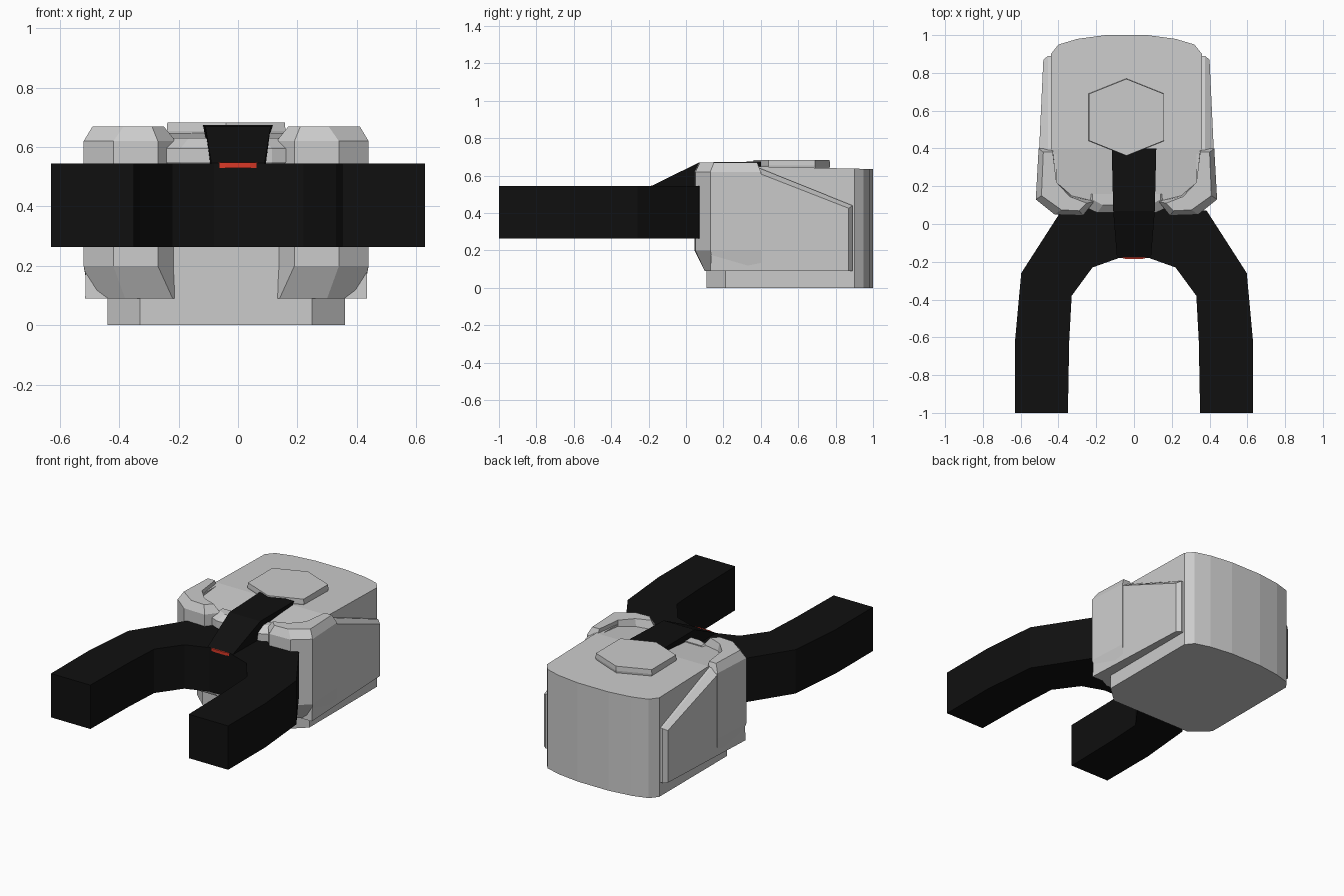
import bpy, bmesh
from mathutils import Vector

if "Cube" in bpy.data.objects:
    bpy.data.objects.remove(bpy.data.objects["Cube"])

CX = -0.04  # the casing sits slightly left of the strap


def material(name, color):
    m = bpy.data.materials.new(name)
    m.diffuse_color = color
    m.use_nodes = True
    m.node_tree.nodes["Principled BSDF"].inputs["Base Color"].default_value = m.diffuse_color
    return m


BLACK = material("black", (0.005, 0.005, 0.005, 1))
RED = material("red", (0.7, 0.04, 0.02, 1))


def loft(name, rings, mat=None, cut_y=None, top=None):
    """Skin matching rings of points and close both ends."""
    bm = bmesh.new()
    vs = [[bm.verts.new(p) for p in r] for r in rings]
    n = len(rings[0])
    for a, b in zip(vs, vs[1:]):
        for i in range(n):
            j = (i + 1) % n
            bm.faces.new((a[i], a[j], b[j], b[i]))
    bm.faces.new(vs[0])
    bm.faces.new(vs[-1])
    for y in cut_y or []:
        bmesh.ops.bisect_plane(bm, geom=bm.verts[:] + bm.edges[:] + bm.faces[:],
                               plane_co=Vector((0, y, 0)), plane_no=Vector((0, 1, 0)))
    if top:
        for v in bm.verts:
            if v.co.z > 0.3:
                v.co.z = top(v.co.y)
    bmesh.ops.recalc_face_normals(bm, faces=bm.faces[:])
    me = bpy.data.meshes.new(name)
    bm.to_mesh(me)
    bm.free()
    ob = bpy.data.objects.new(name, me)
    bpy.context.collection.objects.link(ob)
    if mat:
        me.materials.append(mat)
    return ob


def prism(name, outline, z0, z1, mat=None, **kw):
    return loft(name, [[(x, y, z) for x, y in outline] for z in (z0, z1)], mat, **kw)


# Main casing: bowed back, chamfered corners, top dipping toward the front
half = [(0.29, 0.11), (0.40, 0.21), (0.40, 0.90), (0.36, 0.95), (0.26, 0.98), (0.11, 1.0)]
outline = [(CX + x, y) for x, y in half] + [(CX - x, y) for x, y in reversed(half)]
prism("casing", outline, 0.0, 0.6, cut_y=[0.4],
      top=lambda y: 0.648 - (y - 0.4) * 0.022 if y >= 0.4 else 0.648 - (0.4 - y) * 0.1)

# Hexagonal cap on top
hexa = [(0, 0.77), (0.2, 0.69), (0.2, 0.44), (0, 0.36), (-0.2, 0.44), (-0.2, 0.69)]
loft("hex_cap", [[(CX + x * s, 0.565 + (y - 0.565) * s, z) for x, y in hexa]
                 for z, s in ((0.62, 0.97), (0.655, 1.0), (0.683, 0.99))])

# Front cheeks and raised side panels, mirrored about the casing centre
mid = [(0.465, 0.40), (0.48, 0.13), (0.38, 0.05), (0.23, 0.045),
       (0.17, 0.12), (0.29, 0.15), (0.37, 0.22), (0.39, 0.40)]
low = [(0.46, 0.40), (0.455, 0.16), (0.34, 0.10), (0.18, 0.10),
       (0.16, 0.13), (0.28, 0.16), (0.36, 0.22), (0.38, 0.40)]
high = [(0.44, 0.38), (0.45, 0.15), (0.345, 0.075), (0.25, 0.07),
        (0.21, 0.11), (0.30, 0.145), (0.37, 0.22), (0.39, 0.38)]
side = [(0.13, 0.09), (0.89, 0.09), (0.89, 0.44), (0.38, 0.645), (0.16, 0.645)]
side_in = [(0.13, 0.09), (0.87, 0.09), (0.87, 0.425), (0.37, 0.62), (0.16, 0.62)]
for s, tag in ((1, "right"), (-1, "left")):
    loft("cheek_" + tag, [[(CX + s * x, y, z) for x, y in ring]
                          for ring, z in ((low, 0.09), (mid, 0.20), (mid, 0.62), (high, 0.67))])
    loft("side_panel_" + tag,
         [[(CX + s * 0.37, y, z) for y, z in side],
          [(CX + s * 0.415, y, z) for y, z in side],
          [(CX + s * (0.44 + 0.035 * (0.87 - y) / 0.75), y, z) for y, z in side_in]])

# Faceted lip between the cheeks
loft("front_lip", [[(CX - w, 0.16, z), (CX - w, f + 0.03, z), (CX - w * 0.7, f, z),
                    (CX + w * 0.7, f, z), (CX + w, f + 0.03, z), (CX + w, 0.16, z)]
                   for w, f, z in ((0.20, 0.09, 0.50), (0.22, 0.06, 0.55),
                                   (0.22, 0.06, 0.595), (0.18, 0.10, 0.63))])

# U-shaped strap, cross-section swept from one end round to the other
path = [((0.63, -1), (0.35, -1)), ((0.63, -0.62), (0.343, -0.62)), ((0.597, -0.26), (0.33, -0.38)),
        ((0.385, 0.07), (0.22, -0.23)), ((0.10, 0.10), (0.08, -0.18))]
path += [((-a[0], a[1]), (-b[0], b[1])) for a, b in reversed(path)]
loft("strap", [[(*a, 0.263), (*b, 0.263), (*b, 0.545), (*a, 0.545)] for a, b in path], BLACK)

# Tongue rising from the strap to the cap
loft("tongue", [[(-w, y, t), (w, y, t), (w * 0.85, y, b), (-w * 0.85, y, b)]
                for y, w, t, b in ((-0.18, 0.09, 0.547, 0.50), (0.07, 0.11, 0.67, 0.54),
                                   (0.40, 0.118, 0.675, 0.62))], BLACK)

# Red accent at the inner bend of the strap
prism("red_accent", [(-0.07, -0.178), (-0.04, -0.186), (0.04, -0.186), (0.07, -0.178)],
      0.53, 0.548, RED)
